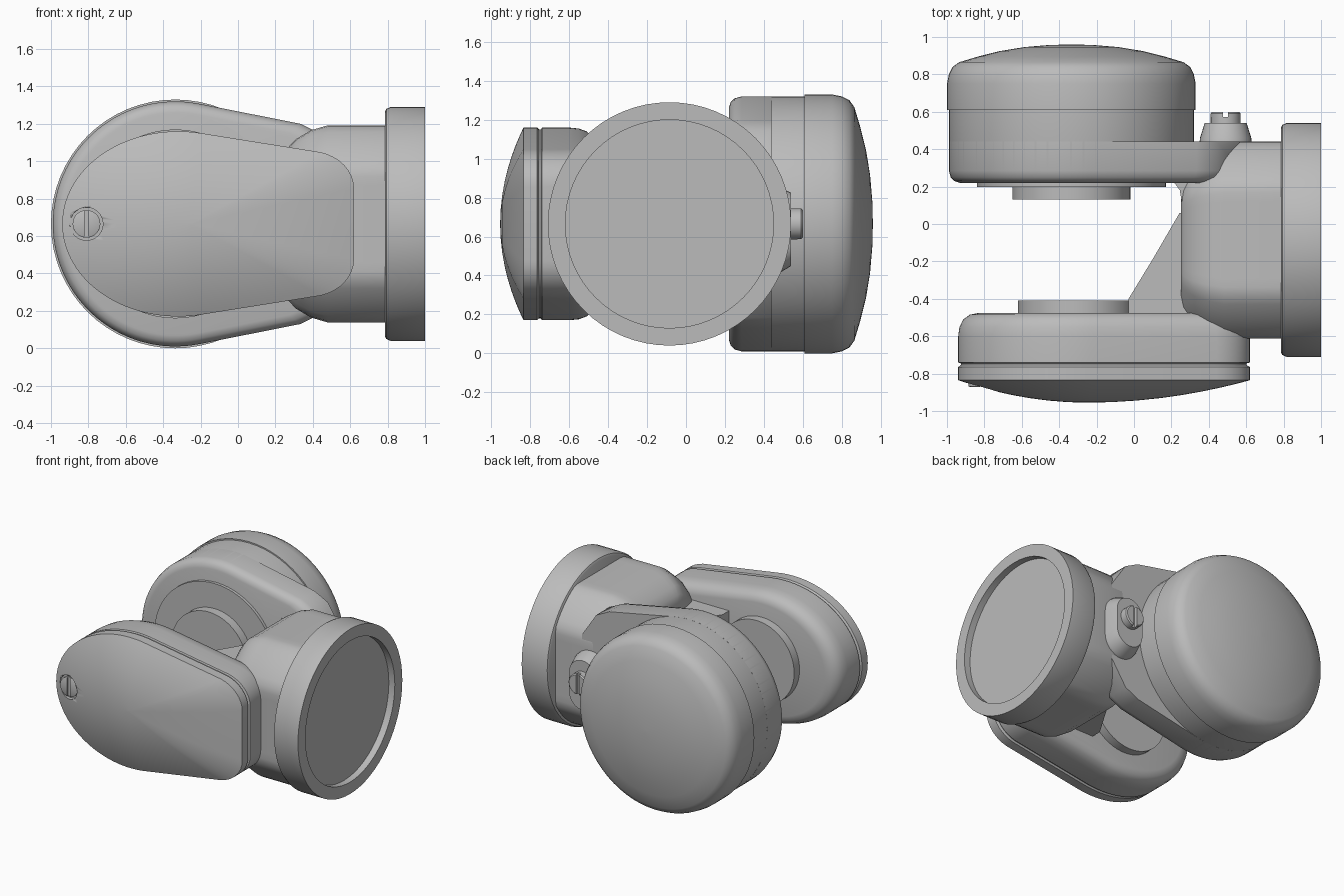
import bpy, bmesh, math

cube = bpy.data.objects.get("Cube")
if cube:
    bpy.data.objects.remove(cube, do_unlink=True)

grey = bpy.data.materials.new("plain grey")
grey.use_nodes = True
COLOUR = (0.5, 0.5, 0.5, 1)
grey.diffuse_color = COLOUR
grey.node_tree.nodes["Principled BSDF"].inputs["Base Color"].default_value = COLOUR

MID = 0.665          # height of every axis
PIVOT = (-0.335, MID)


def stack(name, outline, layers, axis, centre, angle=32):
    """Loft one outline through (scale, position) layers along an axis."""
    place = {"x": lambda u, v, h: (h, u, v),
             "y": lambda u, v, h: (u, h, v),
             "z": lambda u, v, h: (u, v, h)}[axis]
    bm = bmesh.new()
    rings = [[bm.verts.new(place(centre[0] + u * s, centre[1] + v * s, h))
              for u, v in outline] for s, h in layers]
    n = len(outline)
    for a, b in zip(rings, rings[1:]):
        for i in range(n):
            j = (i + 1) % n
            bm.faces.new((a[i], a[j], b[j], b[i]))
    bm.faces.new(rings[0])
    bm.faces.new(rings[-1])
    bmesh.ops.recalc_face_normals(bm, faces=bm.faces)
    mesh = bpy.data.meshes.new(name)
    bm.to_mesh(mesh)
    bm.free()
    mesh.materials.append(grey)
    obj = bpy.data.objects.new(name, mesh)
    bpy.context.collection.objects.link(obj)
    bpy.ops.object.select_all(action="DESELECT")
    obj.select_set(True)
    bpy.context.view_layer.objects.active = obj
    bpy.ops.object.shade_smooth_by_angle(angle=math.radians(angle))
    return obj


def arc(rx, ry, start, end, steps, cx=0, cy=0):
    angles = [math.radians(start + (end - start) * i / steps) for i in range(steps + 1)]
    return [(cx + rx * math.cos(a), cy + ry * math.sin(a)) for a in angles]


def mirrored(half):
    """Close an upper half outline by reflecting it below the axis."""
    return half + [(u, -v) for u, v in reversed(half) if abs(v) > 1e-5]


def circle(steps=64):
    return arc(1, 1, 0, 360, steps)[:-1]


def cut(obj, cutter):
    mod = obj.modifiers.new("cut", "BOOLEAN")
    mod.operation = "DIFFERENCE"
    mod.solver = "EXACT"
    mod.object = cutter
    bpy.context.view_layer.objects.active = obj
    bpy.ops.object.modifier_apply(modifier=mod.name)
    bpy.data.objects.remove(cutter, do_unlink=True)


def slotted_screw(name, centre, base, top, radius):
    """Screw head made of a low disc with two half discs on it."""
    slot = base + (top - base) * 0.6
    stack(name + "_base", circle(32), [(radius, base), (radius, slot)], "y", centre)
    for side, start in (("right", 100), ("left", -80)):
        half = arc(1, 1, start, start + 160, 16)
        rim = slot + (top - slot) * 0.7
        stack(f"{name}_{side}_half", half,
              [(radius, slot), (radius, rim), (radius * 0.9, top)], "y", centre)


# Rear joint housing with its domed cap
stack("rear_housing", circle(), [(0.59, 0.22), (0.625, 0.23), (0.645, 0.25),
      (0.655, 0.285), (0.655, 0.615)], "y", PIVOT)
stack("rear_cap", circle(), [(0.665, 0.61), (0.665, 0.75), (0.655, 0.8), (0.635, 0.84),
      (0.6, 0.865), (0.5, 0.895), (0.38, 0.925), (0.25, 0.946), (0.12, 0.957),
      (0.01, 0.96)], "y", PIVOT)

# Rear arm joining the housing to the body
rear_half = [(0.9, 0.3), (0.78, 0.48), (0.67, 0.535)] + arc(0.655, 0.655, 79, 180, 30)
stack("rear_arm", mirrored(rear_half), [(0.91, 0.22), (0.955, 0.23), (0.985, 0.25),
      (1, 0.285), (1, 0.44)], "y", PIVOT)

# Inner bearing discs
stack("rear_seal_disc", circle(), [(0.505, 0.23), (0.505, 0.198)], "y", PIVOT)
stack("rear_bearing_disc", circle(), [(0.315, 0.23), (0.315, 0.13)], "y", PIVOT)
stack("front_bearing_disc", circle(), [(0.315, -0.5), (0.315, -0.41)], "y", (-0.305, MID))

# Front arm: egg shaped outline with a squared right end
front_half = (arc(0.24, 0.2, 0, 75, 8, 0.64, 0.19)
              + arc(0.62, 0.495, 78, 180, 28, -0.07, 0))
front_half = [(u - 0.01 if u > 0.3 else u, v) for u, v in front_half]
front_centre = (-0.25, MID)
front_outline = mirrored(front_half)
stack("front_arm", front_outline, [(0.84, -0.475), (0.91, -0.485), (0.96, -0.51),
      (0.99, -0.55), (1, -0.6), (1, -0.74), (0.98, -0.745), (0.98, -0.76)], "y", front_centre)

# Domed front cover with a counterbored screw
dome = [(s, -0.835 - 0.12 * (1 - s * s)) for s in
        (1, 0.95, 0.88, 0.8, 0.7, 0.58, 0.45, 0.3, 0.15, 0.01)]
cover = stack("front_cover", front_outline,
              [(0.98, -0.755), (1, -0.765)] + dome, "y", front_centre)
screw_spot = (-0.81, MID)
cut(cover, stack("screw_cutter", circle(32), [(0.088, -0.845), (0.088, -1)], "y", screw_spot))
slotted_screw("front_screw", screw_spot, -0.84, -0.872, 0.074)

# Body: cylinder with four flats, tapering towards the gap
FLANGE = (-0.085, MID)
flats = [tuple(max(-0.527, min(0.527, 0.6 * c)) for c in p) for p in circle(72)]
stack("body", flats, [(0.68, 0.25), (0.77, 0.265), (0.86, 0.31), (0.95, 0.39),
      (1, 0.48), (1, 0.8)], "x", FLANGE)

# Gusset between the body and the front arm
gusset = [(0.42, 0.08), (0.255, 0.06), (0.11, -0.19), (-0.03, -0.42), (-0.03, -0.55), (0.42, -0.55)]
stack("gusset", gusset, [(0.95, MID - 0.29), (1, MID - 0.24), (1, MID + 0.24),
      (0.95, MID + 0.29)], "z", (0, 0))

# Fillet between the rear arm and the body
fillet = [(0.18, 0.24), (0.22, 0.215), (0.245, 0.18), (0.255, 0.12), (0.4, 0.1), (0.4, 0.24)]
stack("rear_fillet", fillet, [(1, MID - 0.38), (1, MID + 0.38)], "z", (0, 0), 60)

# Mounting flange with a shallow recess
stack("flange", circle(), [(0.6, 0.785), (0.615, 0.793), (0.625, 0.815), (0.625, 1),
      (0.535, 1), (0.535, 0.95)], "x", FLANGE)

# Tapered oblong boss and screw on the back
oblong = arc(0.14, 0.14, 0, 180, 16, 0, 0.06) + arc(0.14, 0.14, 180, 360, 16, 0, -0.13)
stack("rear_boss", oblong, [(1, 0.43), (0.98, 0.46), (0.8, 0.54)], "y", (0.49, MID))
slotted_screw("rear_screw", (0.49, MID), 0.53, 0.6, 0.08)
